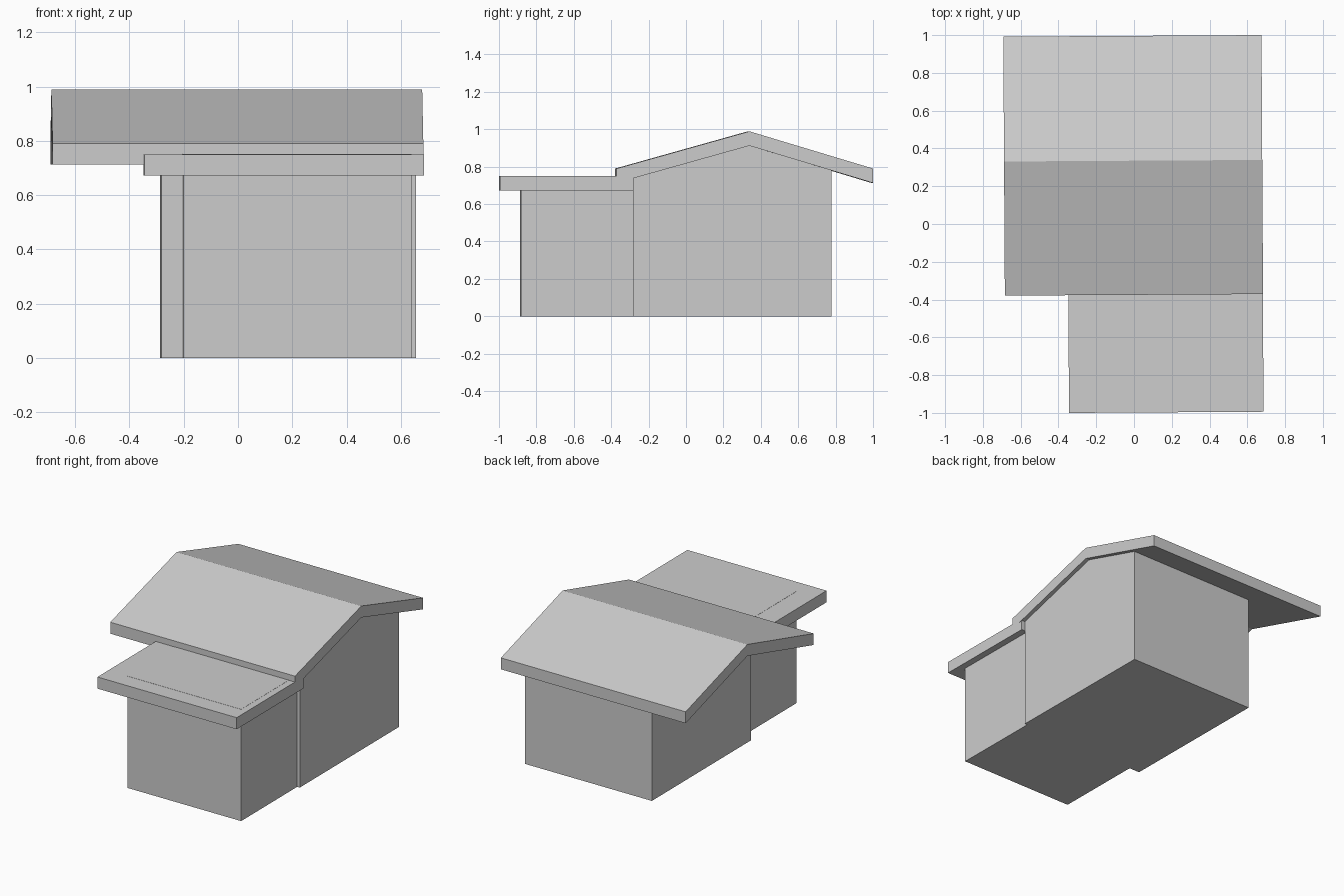
import bpy
import bmesh

cube = bpy.data.objects.get("Cube")
if cube:
    bpy.data.objects.remove(cube, do_unlink=True)

# One plain grey for the whole building
grey = bpy.data.materials.new("plain grey")
grey.use_nodes = True
colour = (0.61, 0.61, 0.61, 1)
grey.diffuse_color = colour
grey.node_tree.nodes["Principled BSDF"].inputs["Base Color"].default_value = colour

TURN = 0.006  # the building sits very slightly turned on its plot


def extrude_profile(name, profile, x0, x1):
    """Extrude a closed (y, z) side profile from x0 to x1."""
    bm = bmesh.new()
    face = bm.faces.new([bm.verts.new((x0, y, z)) for y, z in profile])
    result = bmesh.ops.extrude_face_region(bm, geom=[face])
    moved = [v for v in result["geom"] if isinstance(v, bmesh.types.BMVert)]
    bmesh.ops.translate(bm, verts=moved, vec=(x1 - x0, 0, 0))
    bmesh.ops.recalc_face_normals(bm, faces=bm.faces)
    mesh = bpy.data.meshes.new(name)
    bm.to_mesh(mesh)
    bm.free()
    mesh.materials.append(grey)
    obj = bpy.data.objects.new(name, mesh)
    obj.rotation_euler.z = TURN
    bpy.context.collection.objects.link(obj)
    return obj


# Underside of the pitched roof: front eave, ridge, back eave
front_eave, ridge, back_eave = (-0.375, 0.713), (0.335, 0.912), (0.996, 0.713)
thick = 0.077


def under_roof(y):
    """Height of the roof underside at depth y."""
    (ya, za), (yb, zb) = (front_eave, ridge) if y < ridge[0] else (ridge, back_eave)
    return za + (zb - za) * (y - ya) / (yb - ya)


# Main hall with gabled end walls
front, back = -0.285, 0.775
extrude_profile("main_walls", [
    (front, 0), (back, 0), (back, under_roof(back)), ridge, (front, under_roof(front)),
], -0.283, 0.654)

# Pitched roof with a deep overhang on one gable
underside = [front_eave, ridge, back_eave]
topside = [(y, z + thick) for y, z in reversed(underside)]
extrude_profile("main_roof", underside + topside, -0.686, 0.681)

# Front annex and its flat roof, tucked beneath the main eave
extrude_profile("annex_walls", [
    (-0.885, 0), (front, 0), (front, 0.751), (-0.885, 0.751),
], -0.206, 0.635)
extrude_profile("annex_roof", [
    (-0.998, 0.672), (front, 0.672), (front, under_roof(front)),
    front_eave, (front_eave[0], 0.75), (-0.998, 0.75),
], -0.35, 0.68)
